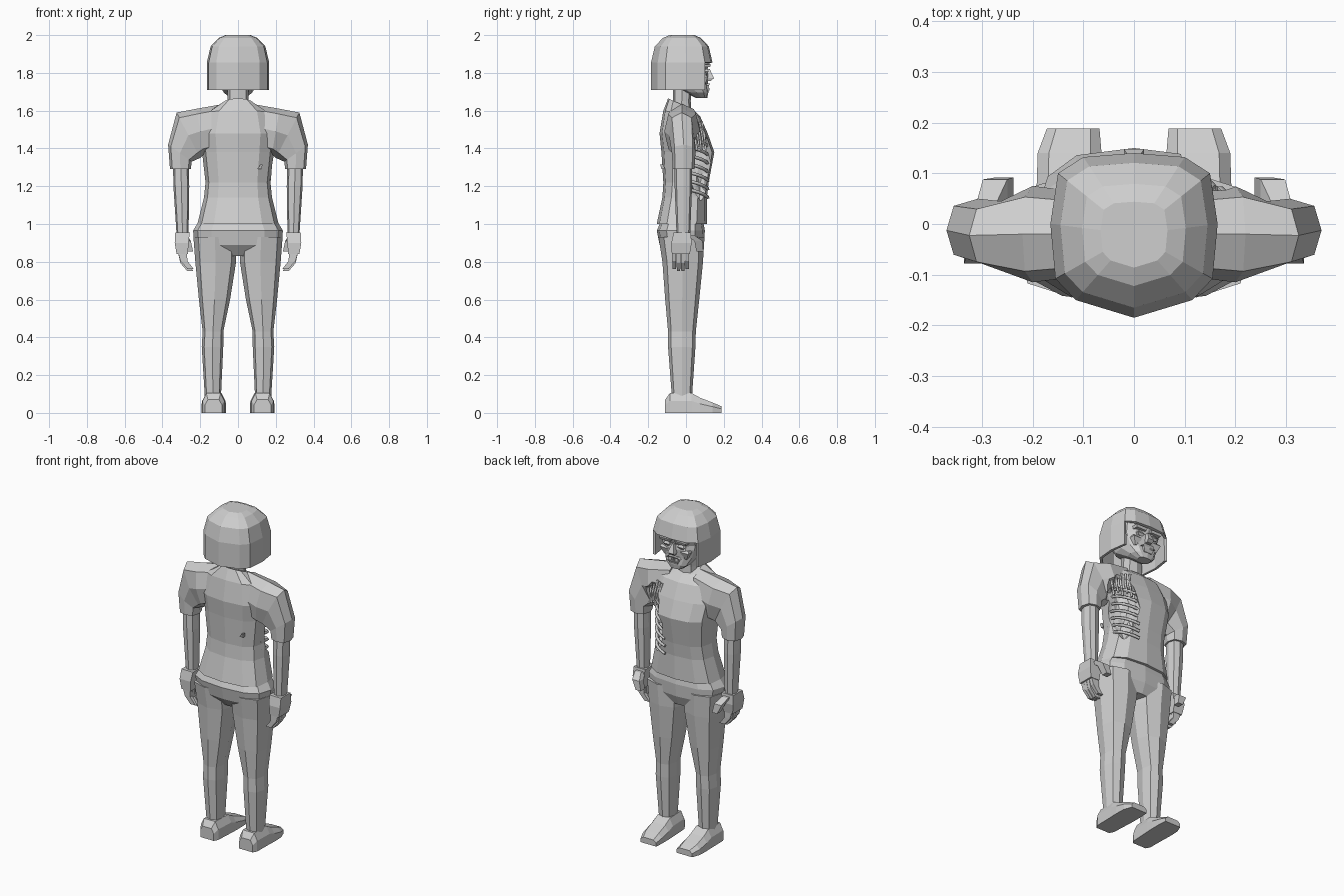
import bpy, bmesh, math, random
from mathutils import Vector

random.seed(4)
cube = bpy.data.objects.get("Cube")
if cube:
    bpy.data.objects.remove(cube)

grey = bpy.data.materials.new("plain_grey")
grey.use_nodes = True
COLOUR = (0.62, 0.62, 0.62, 1)
grey.diffuse_color = COLOUR
grey.node_tree.nodes["Principled BSDF"].inputs["Base Color"].default_value = COLOUR


def finish(name, bm):
    bmesh.ops.recalc_face_normals(bm, faces=bm.faces)
    mesh = bpy.data.meshes.new(name)
    bm.to_mesh(mesh)
    bm.free()
    mesh.materials.append(grey)
    obj = bpy.data.objects.new(name, mesh)
    bpy.context.collection.objects.link(obj)
    return obj


def loft(name, rings, side=1, skip=None, caps=(True, True)):
    """Skin a list of rings; side=-1 mirrors; skip(row, column) leaves a face out."""
    bm = bmesh.new()
    rows = [[bm.verts.new((side * x, y, z)) for x, y, z in r] for r in rings]
    n = len(rows[0])
    for r, (low, high) in enumerate(zip(rows, rows[1:])):
        for i in range(n):
            if not (skip and skip(r, i)):
                j = (i + 1) % n
                bm.faces.new((low[i], low[j], high[j], high[i]))
    for row, wanted in zip((rows[0], rows[-1]), caps):
        if wanted:
            bm.faces.new(row)
    return finish(name, bm)


def ring(x0, z0, x1, z1, y0, y1, n=8, tilt=0):
    """Rounded section whose width runs from (x0, z0) to (x1, z1)."""
    pts = []
    for i in range(n):
        a = math.tau * i / n
        u, v = (math.copysign(abs(k) ** 0.75, k) for k in (math.cos(a), math.sin(a)))
        pts.append(((x0 + x1) / 2 + u * (x1 - x0) / 2,
                    (y0 + y1) / 2 + v * (y1 - y0) / 2,
                    (z0 + z1) / 2 + u * (z1 - z0) / 2 - tilt * v))
    return pts


def level(z, x0, x1, y0, y1, n=8):
    return ring(x0, z, x1, z, y0, y1, n)


def block(x0, x1, y0, y1, z):
    return [(x0, y0, z), (x1, y0, z), (x1, y1, z), (x0, y1, z)]


def tube(name, points, radius):
    curve = bpy.data.curves.new(name, "CURVE")
    curve.dimensions = "3D"
    curve.bevel_depth = radius
    curve.bevel_resolution = 0
    curve.use_fill_caps = True
    spline = curve.splines.new("POLY")
    spline.points.add(len(points) - 1)
    for p, co in zip(spline.points, points):
        p.co = (*co, 1)
    curve.materials.append(grey)
    obj = bpy.data.objects.new(name, curve)
    bpy.context.collection.objects.link(obj)
    return obj


# Shirt body
shirt = loft("shirt", [ring(-w, z, w, z, y0, y1, 12, t) for z, w, y0, y1, t in (
    (1.0, .215, -.155, .11, 0), (1.14, .18, -.125, .11, 0), (1.22, .172, -.12, .12, 0),
    (1.38, .19, -.13, .15, 0), (1.48, .2, -.14, .115, 0), (1.585, .17, -.12, .075, .015),
    (1.635, .075, -.095, .04, .03))])

# Trousers: hips then legs
loft("hips", [level(z, -w, w, y0, y1, 12) for z, w, y0, y1 in (
    (1.02, .205, -.13, .09), (.965, .238, -.155, .1), (.89, .23, -.14, .095),
    (.83, .13, -.09, .07))])

sleeves = {}
for side, tag in ((1, "left_"), (-1, "right_")):
    loft(tag + "leg", [level(*r) for r in (
        (.93, .01, .236, -.145, .098), (.8, .01, .226, -.125, .09),
        (.6, .042, .207, -.11, .07), (.43, .078, .187, -.095, .052),
        (.35, .078, .192, -.095, .05), (.09, .09, .176, -.075, .032))], side)

    # Shoe, skinned from heel to toe
    loft(tag + "shoe", [[(c - w, y, 0), (c - w, y, .6 * h), (c - .65 * w, y, h),
                         (c + .65 * w, y, h), (c + w, y, .6 * h), (c + w, y, 0)]
                        for y, c, w, h in (
        (-.11, .13, .045, .07), (-.085, .13, .058, .105), (.03, .128, .062, .105),
        (.075, .128, .064, .08), (.14, .127, .063, .055), (.188, .12, .052, .035))], side)

    # Sleeve flowing from the collar over the shoulder
    sleeves[side] = loft(tag + "sleeve", [ring(*r) for r in (
        (.08, 1.40, .08, 1.635, -.1, .06), (.18, 1.37, .22, 1.61, -.115, .075),
        (.2, 1.35, .325, 1.59, -.09, .045), (.245, 1.33, .37, 1.42, -.075, .05),
        (.25, 1.29, .36, 1.29, -.07, .045))], side)

    loft(tag + "arm", [level(*r) for r in (
        (1.4, .262, .345, -.06, .032), (1.2, .258, .342, -.06, .032),
        (.94, .262, .325, -.05, .022))], side)

    # Hand
    loft(tag + "palm", [block(*r) for r in (
        (.255, .332, -.065, .025, .955), (.262, .335, -.078, .03, .9),
        (.265, .325, -.075, .02, .84))], side)
    for f in range(4):
        y = -.073 + f * .023
        drop = .012 if f in (1, 2) else 0
        loft(tag + "finger_%d" % (f + 1), [block(*r) for r in (
            (.27, .318, y, y + .021, .85), (.268, .305, y, y + .021, .805 - drop),
            (.235, .268, y + .002, y + .019, .762 - drop))], side)
    loft(tag + "thumb", [block(*r) for r in (
        (.27, .31, .0, .045, .94), (.25, .298, .045, .088, .91),
        (.238, .272, .055, .092, .855))], side)

# Ragged wound cut into the left chest
bm = bmesh.new()
bmesh.ops.create_icosphere(bm, subdivisions=3, radius=1)
for v in bm.verts:
    k = random.uniform(.9, 1.1)
    v.co = Vector((.17 + v.co.x * .1 * k, .1 + v.co.y * .1 * k, 1.32 + v.co.z * .21 * k))
cutter = finish("wound_cutter", bm)
cutter.hide_render = True
for target in (shirt, sleeves[1]):
    cut = target.modifiers.new("wound", "BOOLEAN")
    cut.operation = "DIFFERENCE"
    cut.object = cutter
    bpy.context.view_layer.objects.active = target
    bpy.ops.object.modifier_apply(modifier=cut.name)
bpy.data.objects.remove(cutter)

# Ribs and torn strips in the wound
for r in range(7):
    z = 1.16 + r * .045
    pts = []
    for s in range(8):
        a = math.radians(-10 + s * 12)
        pts.append((.165 * math.cos(a) ** .8, .005 + .115 * math.copysign(abs(math.sin(a)) ** .8, a),
                    z + .03 - .05 * s / 7))
    tube("rib_%d" % (r + 1), pts, .009)
for s in range(5):
    x = .1 + s * .022
    top = (x, .085 - s * .012, 1.54)
    tube("torn_strip_%d" % (s + 1), [top, (x + .012, top[1] + .012, 1.47),
                                     (x + .004, top[1] + .02, 1.39 + .02 * (s % 2))], .007)
loft("back_tear", [block(.1, .125, -.13, -.11, 1.29), block(.12, .13, -.137, -.12, 1.315)])

# Neck and head
loft("neck", [level(1.56, -.06, .06, -.08, .03), level(1.65, -.055, .055, -.07, .025),
              level(1.76, -.055, .055, -.07, .03)])
loft("head", [level(z, -w, w, y0, y1, 12) for z, w, y0, y1 in (
    (1.668, .04, .05, .113), (1.695, .075, 0, .118), (1.74, .1, -.09, .115),
    (1.79, .118, -.12, .12), (1.815, .12, -.12, .112), (1.85, .125, -.12, .125),
    (1.92, .11, -.1, .11))])

# Hair: bob with an open face and a short fringe
half = [(0, -.185), (.115, -.15), (.155, -.108), (.165, 0), (.15, .1), (.1, .132)]
outline = half + [(0, .14)] + [(-x, y) for x, y in reversed(half[1:])]
hair = loft("hair", [[(x * s, (y + .02) * s - .02, z) for x, y in outline] for z, s in (
    (1.71, 1), (1.855, 1), (1.94, .88), (1.985, .62), (2.0, .4))],
    skip=lambda row, i: row == 0 and 4 <= i <= 7, caps=(False, True))
shell = hair.modifiers.new("thickness", "SOLIDIFY")
shell.thickness = .015
shell.offset = -1

# Face details
loft("nose", [[(-.008, .11, 1.82), (.008, .11, 1.82), (.006, .126, 1.82), (-.006, .126, 1.82)],
              block(-.02, .02, .11, .148, 1.772), block(-.016, .016, .11, .132, 1.758)])
for side, tag in ((1, "left_"), (-1, "right_")):
    loft(tag + "brow", [block(.018, .085, .085, .127, 1.83), block(.014, .09, .08, .132, 1.845)], side)
    loft(tag + "eye", [block(.035, .06, .09, .112, 1.795), block(.025, .07, .09, .12, 1.808),
                       block(.035, .06, .09, .112, 1.821)], side)
    loft(tag + "cheek", [block(.05, .075, .07, .1, 1.735), block(.04, .095, .06, .115, 1.778),
                         block(.05, .09, .06, .105, 1.79)], side)
    loft(tag + "upper_lip", [block(.0, .045, .1, .122, 1.733), block(.0, .03, .1, .13, 1.745)], side)
for t in range(6):
    x = -.033 + t * .011
    loft("tooth_%d" % (t + 1), [block(x, x + .009, .1, .123, 1.718), block(x, x + .009, .1, .123, 1.735)])
loft("lower_lip", [block(-.025, .025, .1, .12, 1.7), block(-.033, .033, .1, .127, 1.717)])
